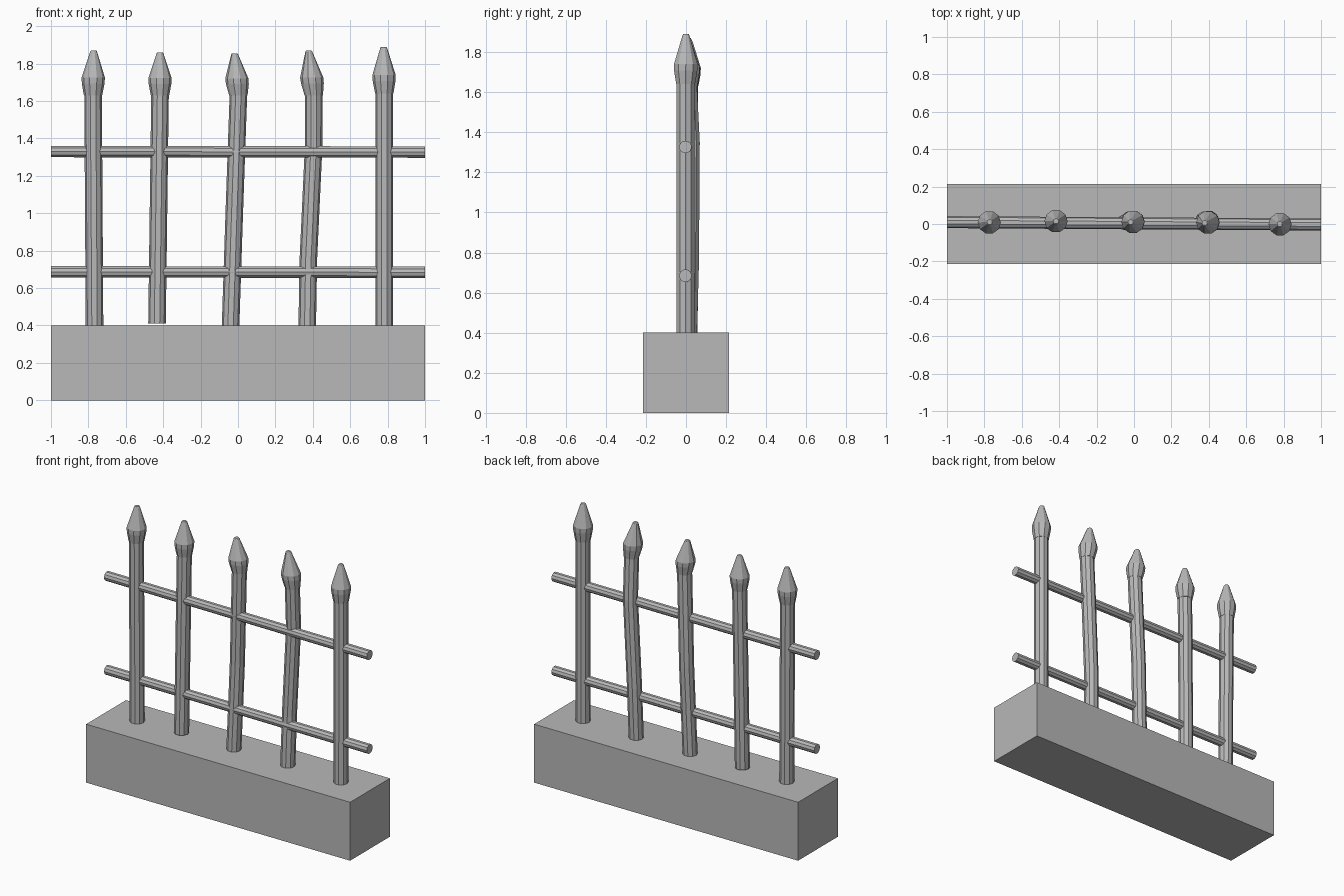
import bpy, bmesh, math
from mathutils import Vector

SIDES = 10

cube = bpy.data.objects.get("Cube")
if cube:
    bpy.data.objects.remove(cube, do_unlink=True)

grey = bpy.data.materials.new("plain grey")
grey.use_nodes = True
tone = (0.48, 0.48, 0.48, 1)
grey.diffuse_color = tone
grey.node_tree.nodes["Principled BSDF"].inputs["Base Color"].default_value = tone


def finish(name, bm):
    bmesh.ops.recalc_face_normals(bm, faces=bm.faces)
    mesh = bpy.data.meshes.new(name)
    bm.to_mesh(mesh)
    bm.free()
    mesh.materials.append(grey)
    obj = bpy.data.objects.new(name, mesh)
    bpy.context.collection.objects.link(obj)
    return obj


def tube(name, stations, u, v):
    """Loft capped rings of (centre, radius) in the plane of u and v."""
    bm = bmesh.new()
    rings = []
    for centre, radius in stations:
        ring = []
        for i in range(SIDES):
            a = math.tau * (i + 0.5) / SIDES
            ring.append(bm.verts.new(Vector(centre) + radius * (u * math.sin(a) + v * math.cos(a))))
        rings.append(ring)
    for low, high in zip(rings, rings[1:]):
        for i in range(SIDES):
            j = (i + 1) % SIDES
            bm.faces.new((low[i], low[j], high[j], high[i]))
    bm.faces.new(rings[0])
    bm.faces.new(rings[-1])
    return finish(name, bm)


X, Y, Z = Vector((1, 0, 0)), Vector((0, 1, 0)), Vector((0, 0, 1))

# Stone plinth
bm = bmesh.new()
bmesh.ops.create_cube(bm, size=1)
bmesh.ops.scale(bm, vec=(2, 0.43, 0.4), verts=bm.verts)
bmesh.ops.translate(bm, vec=(0, 0, 0.2), verts=bm.verts)
finish("plinth", bm)

# Horizontal rails
for name, z in (("lower_rail", 0.687), ("upper_rail", 1.33)):
    tube(name, [((-1, 0.01, z), 0.032), ((1, -0.003, z - 0.003), 0.032)], Y, Z)

# Bent posts: shaft path from the foot to the neck, then the tip
posts = [
    ([(-0.767, 0.005, 0.39), (-0.775, 0.008, 1.63)], (-0.772, 0.01, 1.87)),
    ([(-0.433, 0.008, 0.41), (-0.417, 0.015, 1.63)], (-0.417, 0.015, 1.86)),
    ([(-0.04, 0.012, 0.39), (-0.02, 0.022, 1.0), (0.002, 0.012, 1.63)], (-0.018, 0.01, 1.855)),
    ([(0.37, 0.01, 0.39), (0.376, 0.02, 0.75), (0.404, 0.024, 1.35),
      (0.405, 0.01, 1.63)], (0.378, 0.005, 1.87)),
    ([(0.782, -0.003, 0.39), (0.782, -0.002, 1.64)], (0.779, 0, 1.89)),
]
for number, (path, tip) in enumerate(posts, 1):
    tube(f"post_{number}", [(p, 0.047) for p in path], X, Y)
    # Spear head swelling from the neck, then tapering to a blunt tip
    neck, top = Vector(path[-1]), Vector(tip)
    head = [(neck.lerp(top, t), r) for t, r in ((0, 0.049), (0.27, 0.061), (0.4, 0.062), (0.98, 0.018), (1, 0.014))]
    tube(f"spear_head_{number}", head, X, Y)
